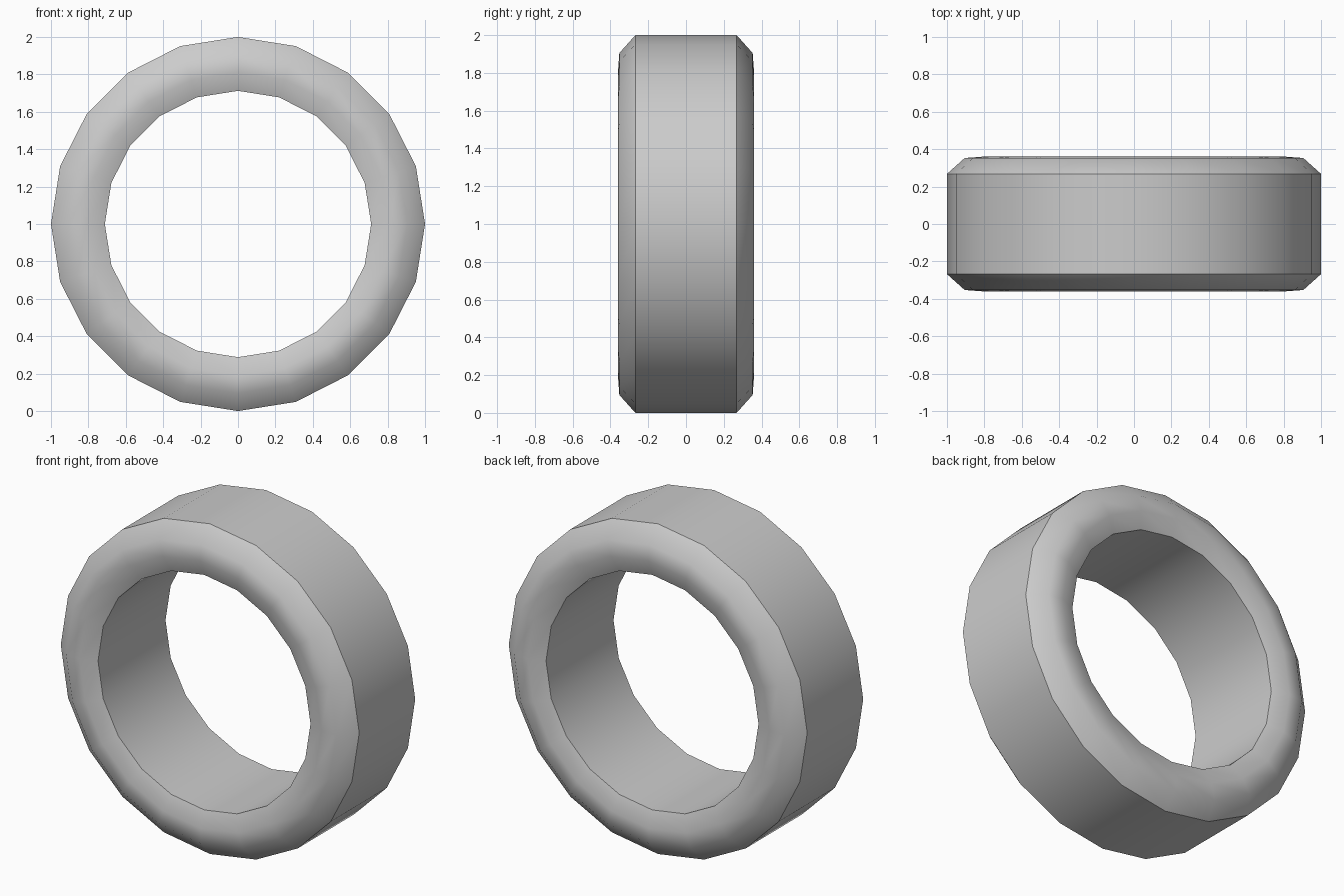
import bpy, bmesh
from math import cos, sin, radians, tau

if "Cube" in bpy.data.objects:
    bpy.data.objects.remove(bpy.data.objects["Cube"])

SIDES = 20
# Half cross-section (radius, y): tread edge, shoulder, sidewall, bead
half = [(1.0, 0.268), (0.905, 0.353), (0.81, 0.36), (0.712, 0.323)]
profile = half + [(r, -y) for r, y in reversed(half)]

# Tyre: closed profile revolved about the y axis
bm = bmesh.new()
rings = []
for i in range(SIDES):
    a = tau * i / SIDES
    rings.append([bm.verts.new((r * cos(a), y, 1 + r * sin(a))) for r, y in profile])
n = len(profile)
for i in range(SIDES):
    a, b = rings[i], rings[(i + 1) % SIDES]
    for j in range(n):
        k = (j + 1) % n
        bm.faces.new((a[j], a[k], b[k], b[j]))
bmesh.ops.recalc_face_normals(bm, faces=bm.faces)
mesh = bpy.data.meshes.new("tyre")
bm.to_mesh(mesh)
bm.free()
tyre = bpy.data.objects.new("tyre", mesh)
bpy.context.collection.objects.link(tyre)

# Smooth sidewalls, crisp tread and bead edges
bpy.context.view_layer.objects.active = tyre
tyre.select_set(True)
bpy.ops.object.shade_smooth_by_angle(angle=radians(42))
